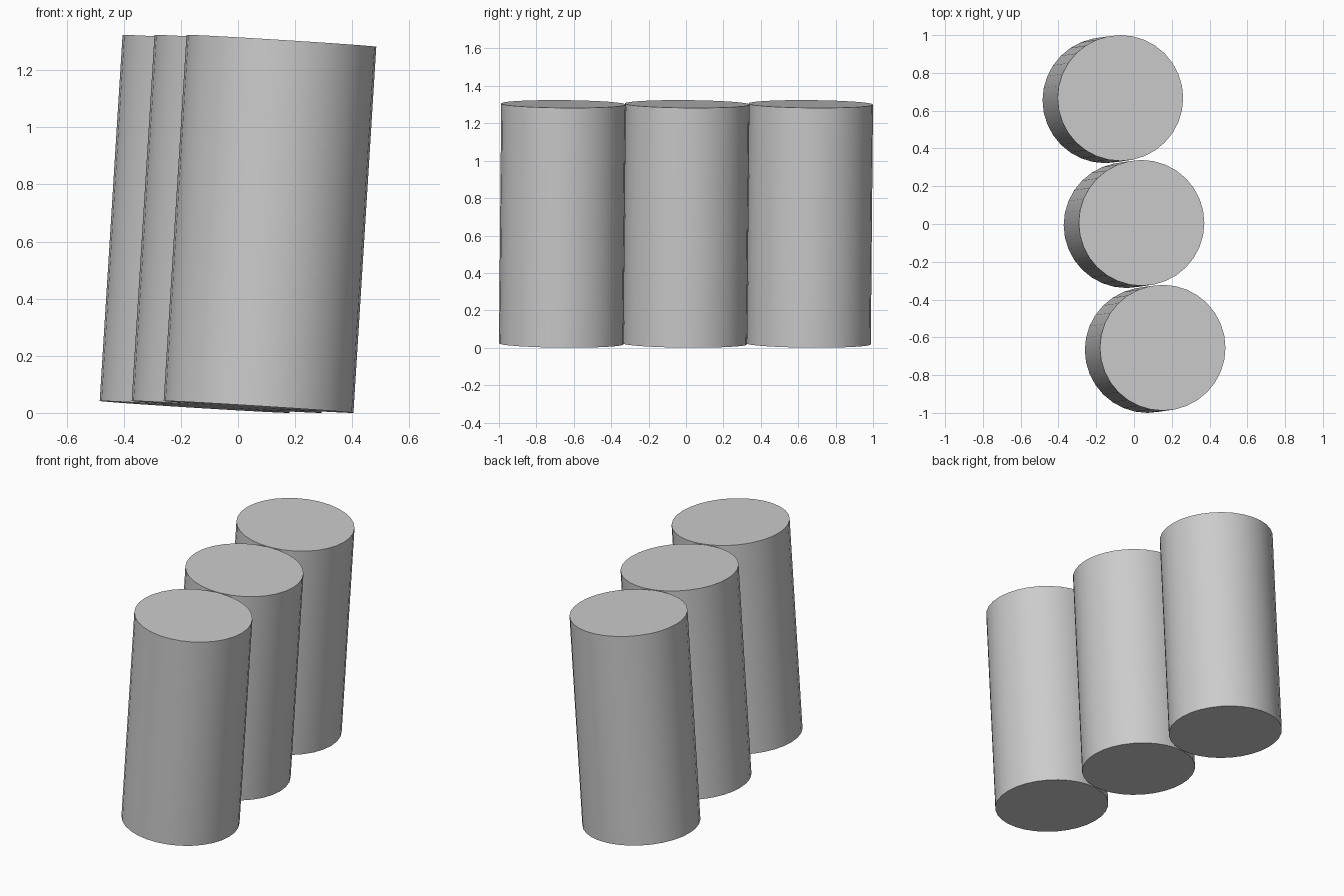
import bpy
import math
from mathutils import Vector

default_cube = bpy.data.objects.get("Cube")
if default_cube:
    bpy.data.objects.remove(default_cube, do_unlink=True)

# Single plain grey
grey = bpy.data.materials.new("light grey")
grey.use_nodes = True
colour = (0.6, 0.6, 0.6, 1)
grey.diffuse_color = colour
grey.node_tree.nodes["Principled BSDF"].inputs["Base Color"].default_value = colour

RADIUS = 0.333
AXIS = Vector((0.08, 0.012, 1.282))   # shared lean, bottom centre to top centre
STEP = Vector((-0.112, 0.661, 0))     # offset from one cylinder to the next
MIDDLE = Vector((0, 0, 0.662))
lean = Vector((0, 0, 1)).rotation_difference(AXIS).to_euler()

# Row of three touching, leaning cylinders
for i, name in enumerate(("front_cylinder", "middle_cylinder", "back_cylinder")):
    bpy.ops.mesh.primitive_cylinder_add(
        vertices=32, radius=RADIUS, depth=AXIS.length,
        location=MIDDLE + STEP * (i - 1), rotation=lean)
    cylinder = bpy.context.object
    cylinder.name = name
    cylinder.data.materials.append(grey)
    bpy.ops.object.shade_smooth_by_angle(angle=math.radians(30))
